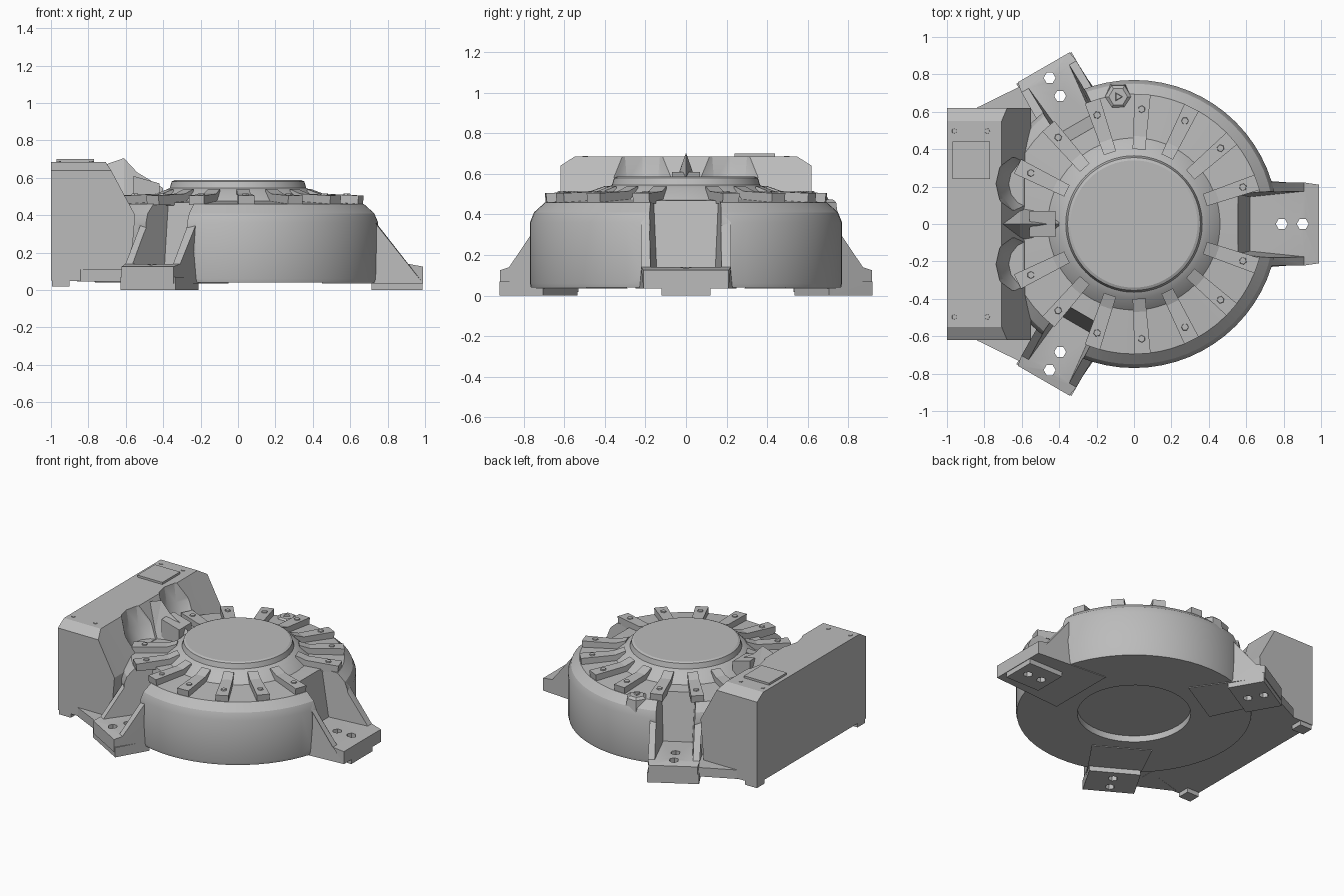
import bpy, bmesh, math
from mathutils import Matrix

if "Cube" in bpy.data.objects:
    bpy.data.objects.remove(bpy.data.objects["Cube"])

grey = bpy.data.materials.new("cast_grey")
grey.use_nodes = True
COLOUR = (0.5, 0.5, 0.5, 1)
grey.diffuse_color = COLOUR
grey.node_tree.nodes["Principled BSDF"].inputs["Base Color"].default_value = COLOUR


def loft(name, rings, angle=0):
    """Closed solid through matching rings of points, turned about z."""
    bm = bmesh.new()
    rows = [[bm.verts.new(p) for p in ring] for ring in rings]
    n = len(rows[0])
    for a, b in zip(rows, rows[1:]):
        for i in range(n):
            bm.faces.new((a[i], a[(i + 1) % n], b[(i + 1) % n], b[i]))
    bm.faces.new(rows[0])
    bm.faces.new(rows[-1])
    bmesh.ops.recalc_face_normals(bm, faces=bm.faces)
    bm.transform(Matrix.Rotation(math.radians(angle), 4, "Z"))
    mesh = bpy.data.meshes.new(name)
    bm.to_mesh(mesh)
    bm.free()
    mesh.materials.append(grey)
    ob = bpy.data.objects.new(name, mesh)
    bpy.context.collection.objects.link(ob)
    return ob


def circle(r, z, n, x=0, y=0):
    return [(x + r * math.cos(i * math.tau / n), y + r * math.sin(i * math.tau / n), z)
            for i in range(n)]


def lathe(name, profile, n, x=0, y=0, angle=0):
    return loft(name, [circle(r, z, n, x, y) for r, z in profile], angle)


def slab(name, outline, z0, z1, angle=0):
    return loft(name, [[(x, y, z) for x, y in outline] for z in (z0, z1)], angle)


def block(name, x0, x1, y0, y1, z0, z1, angle=0):
    return slab(name, [(x0, y0), (x1, y0), (x1, y1), (x0, y1)], z0, z1, angle)


def boolean(ob, tool, operation):
    tool.hide_render = True
    mod = ob.modifiers.new("cut", "BOOLEAN")
    mod.operation, mod.object, mod.solver = operation, tool, "EXACT"
    bpy.context.view_layer.update()
    mesh = bpy.data.meshes.new_from_object(
        ob.evaluated_get(bpy.context.evaluated_depsgraph_get()))
    ob.modifiers.clear()
    ob.data = mesh
    bpy.data.objects.remove(tool)


# Round housing with a raised centre cap
body = lathe("round_housing", [
    (0.765, 0.04), (0.77, 0.06), (0.77, 0.36), (0.75, 0.41), (0.695, 0.46), (0.46, 0.475),
    (0.40, 0.53), (0.365, 0.545), (0.355, 0.58), (0.34, 0.587)], 64)

# Three buttressed feet, wide one on the left
FEET = [(0, 0.25, 0.21, 0.99, 0.12), (120, 0.20, 0.16, 0.967, 0.17),
        (240, 0.20, 0.16, 0.967, 0.17)]
for angle, inner, outer, reach, pad in FEET:
    side = [(0.45, 0.035), (reach, 0.035), (reach, 0.125), (0.91, 0.14),
            (0.73, 0.37), (0.66, 0.45), (0.45, 0.45)]

    def half_width(r, z):
        w = inner + (outer - inner) * max(0, r - 0.72) / (reach - 0.72)
        return w - 0.12 * max(0, z - 0.14)

    boolean(body, loft("foot", [[(r, s * half_width(r, z), z) for r, z in side]
                                for s in (-1, 1)], angle), "UNION")
    boolean(body, block("foot_pad", 0.715, reach - 0.004, -pad, pad, 0, 0.07, angle), "UNION")

# Open pocket and two bolt holes in each foot
for angle, inner, outer, reach, pad in FEET:
    w = inner - 0.105
    boolean(body, loft("pocket_cutter", [
        [(0.62, -w, 0.14), (1.1, -w - 0.05, 0.14), (1.1, w + 0.05, 0.14), (0.62, w, 0.14)],
        [(0.53, -w - 0.02, 0.6), (1.1, -w - 0.1, 0.6), (1.1, w + 0.1, 0.6), (0.53, w + 0.02, 0.6)],
    ], angle), "DIFFERENCE")
    for r in (0.79, 0.902):
        boolean(body, lathe("hole_cutter", [(0.032, -0.1), (0.032, 0.3)], 6, r, 0, angle),
                "DIFFERENCE")

# Shallow round recess underneath
boolean(body, lathe("recess_cutter", [(0.37, -0.1), (0.37, 0.085)], 48), "DIFFERENCE")

# Side box with bevelled top edges and a sloping inner face
def box_ring(y, top):
    return [(-1, y, 0.05), (-0.58, y, 0.045), (-0.55, y, 0.40),
            (-0.555 - (top - 0.45) * 0.65, y, top), (-1, y, top)]


box = loft("side_box", [box_ring(-0.62, 0.64), box_ring(-0.55, 0.685),
                        box_ring(0.55, 0.685), box_ring(0.62, 0.64)])
for s in (-1, 1):
    # Scooped hollows either side of the central spine
    boolean(box, lathe("scoop_cutter", [(0.13, 0.47), (0.175, 0.56), (0.21, 0.75)], 14,
                       -0.54, s * 0.215), "DIFFERENCE")

# Central spine joining box and cap
loft("spine", [[(-0.74, -0.07, 0.45), (-0.74, 0.07, 0.45), (-0.74, 0, 0.66)],
               [(-0.61, -0.09, 0.45), (-0.61, 0.09, 0.45), (-0.61, 0, 0.705)],
               [(-0.54, -0.08, 0.45), (-0.54, 0.08, 0.45), (-0.54, 0, 0.63)],
               [(-0.40, -0.05, 0.45), (-0.40, 0.05, 0.45), (-0.40, 0, 0.545)]])
loft("spine_block", [[(-0.56, y, 0.46), (-0.42, y, 0.46), (-0.42, y, 0.57), (-0.56, y, 0.61)]
                     for y in (-0.07, 0.07)])

# Low webs, corner pads and screws of the box, mirrored
for s in (-1, 1):
    slab("base_web", [(-0.86, s * 0.6), (-0.84, s * 0.622), (-0.61, s * 0.735),
                      (-0.42, s * 0.6), (-0.5, s * 0.5)], 0.046, 0.11)
    block("corner_pad", -0.995, -0.9, s * 0.53, s * 0.615, 0.018, 0.06)
    for x in (-0.96, -0.785):
        lathe("box_screw", [(0.016, 0.68), (0.014, 0.689)], 5, x, s * 0.497)
block("cover_plate", -0.97, -0.77, 0.24, 0.44, 0.68, 0.70)

# Radial fins with a screw on each, mirrored
for s in (-1, 1):
    for k in range(7):
        angle = s * (18.7 + 22.5 * k)
        side = [(0.40, 0.45), (0.69, 0.455), (0.695, 0.505), (0.47, 0.515), (0.40, 0.54)]
        loft("fin", [[(r, t * (0.022 + 0.03 * r), z) for r, z in side] for t in (-1, 1)], angle)
        lathe("fin_screw", [(0.022, 0.50), (0.018, 0.516)], 6, 0.615, 0, angle)

# Boss on the rear rim
lathe("rim_boss", [(0.085, 0.36), (0.07, 0.46), (0.05, 0.475)], 6, -0.085, 0.68)
lathe("rim_boss_screw", [(0.028, 0.47), (0.02, 0.485)], 3, -0.085, 0.68)

# Smooth curved faces, keep edges crisp
bpy.ops.object.select_all(action="DESELECT")
body.select_set(True)
box.select_set(True)
bpy.context.view_layer.objects.active = body
bpy.ops.object.shade_smooth_by_angle(angle=math.radians(25))
